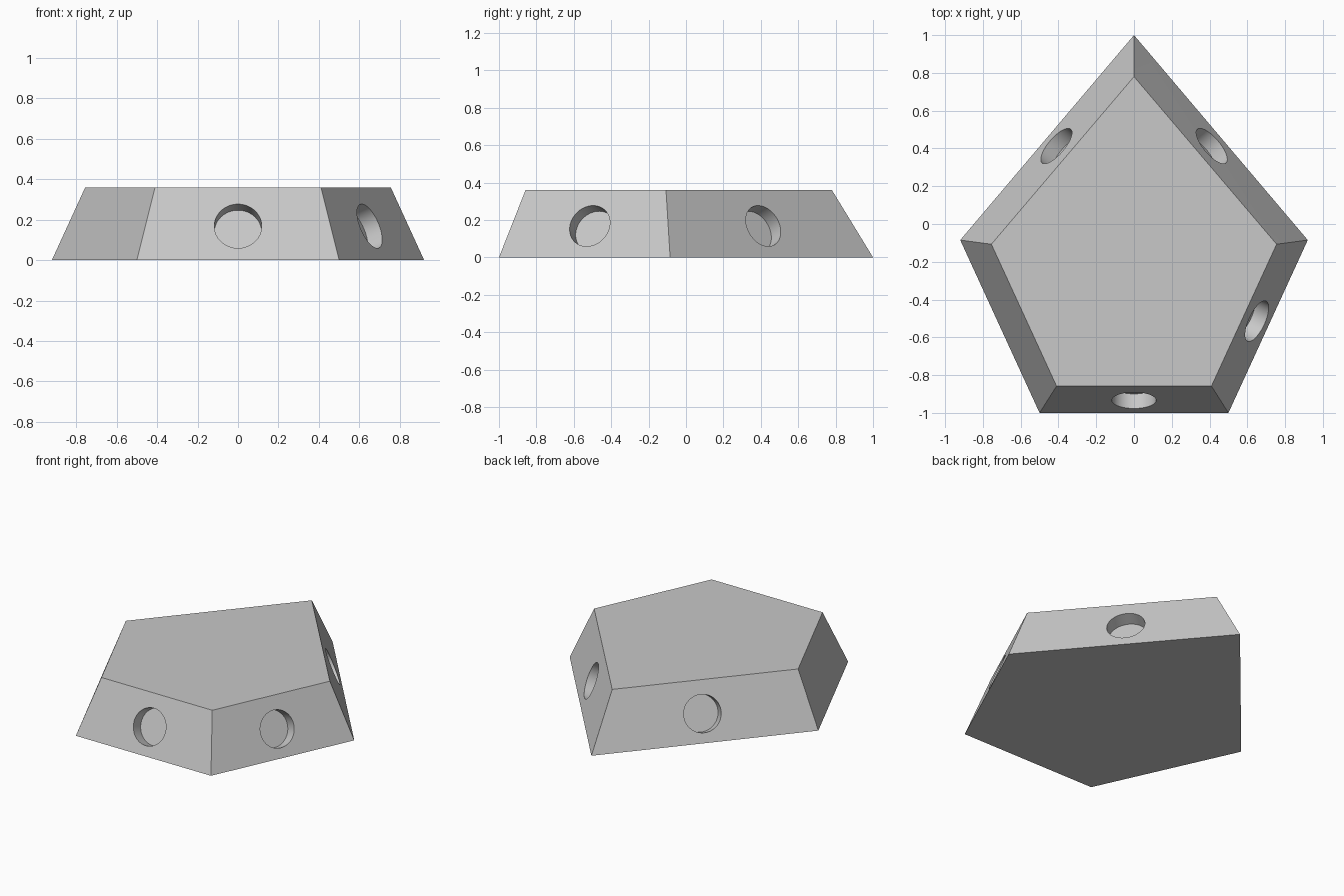
import bpy, bmesh, math
from mathutils import Vector

if "Cube" in bpy.data.objects:
    bpy.data.objects.remove(bpy.data.objects["Cube"])

HEIGHT = 0.36
HOLE_RADIUS = 0.117
HOLE_DEPTH = 0.083

grey = bpy.data.materials.new("light grey")
grey.diffuse_color = (0.58, 0.58, 0.58, 1.0)
grey.use_nodes = True
grey.node_tree.nodes["Principled BSDF"].inputs["Base Color"].default_value = grey.diffuse_color

# Pentagon outlines, clockwise from the back point
base = [(0, 1), (0.92, -0.085), (0.5, -1), (-0.5, -1), (-0.92, -0.085)]
top = [(0, 0.78), (0.755, -0.107), (0.41, -0.858), (-0.41, -0.858), (-0.755, -0.107)]

# Tapered block
bm = bmesh.new()
low = [bm.verts.new((x, y, 0)) for x, y in base]
high = [bm.verts.new((x, y, HEIGHT)) for x, y in top]
bm.faces.new(low)
bm.faces.new(high)
for i in range(5):
    j = (i + 1) % 5
    bm.faces.new((low[i], low[j], high[j], high[i]))
bmesh.ops.recalc_face_normals(bm, faces=bm.faces)
mesh = bpy.data.meshes.new("tapered_block")
bm.to_mesh(mesh)
bm.free()
mesh.materials.append(grey)
block = bpy.data.objects.new("tapered_block", mesh)
bpy.context.collection.objects.link(block)


def drill(side, along=0.5, z=0.168):
    """Sink a round blind hole square to one sloping side."""
    j = (side + 1) % 5
    a, b = Vector((*base[side], 0)), Vector((*base[j], 0))
    c, d = Vector((*top[side], HEIGHT)), Vector((*top[j], HEIGHT))
    centre = a.lerp(b, along).lerp(c.lerp(d, along), z / HEIGHT)
    normal = (b - a).cross(c - a).normalized()
    if normal.z < 0:
        normal = -normal
    # The cutter runs from the hole floor to well outside the face
    outside = 0.1
    bpy.ops.mesh.primitive_cylinder_add(
        vertices=64, radius=HOLE_RADIUS, depth=HOLE_DEPTH + outside,
        location=centre + normal * (outside - HOLE_DEPTH) / 2,
        rotation=normal.to_track_quat('Z', 'Y').to_euler())
    cutter = bpy.context.object
    cutter.name = "hole_cutter"
    cutter.hide_render = True
    cutter.data.materials.append(grey)
    mod = block.modifiers.new("hole", 'BOOLEAN')
    mod.operation = 'DIFFERENCE'
    mod.solver = 'EXACT'
    mod.object = cutter
    bpy.context.view_layer.objects.active = block
    bpy.ops.object.modifier_apply(modifier=mod.name)
    bpy.data.objects.remove(cutter, do_unlink=True)


# Holes on every side but the front left one
drill(0, 0.488)
drill(1)
drill(2)
drill(4, 0.512)

# Smooth hole walls, crisp edges
bpy.ops.object.select_all(action='DESELECT')
block.select_set(True)
bpy.context.view_layer.objects.active = block
bpy.ops.object.shade_smooth_by_angle(angle=math.radians(20))
